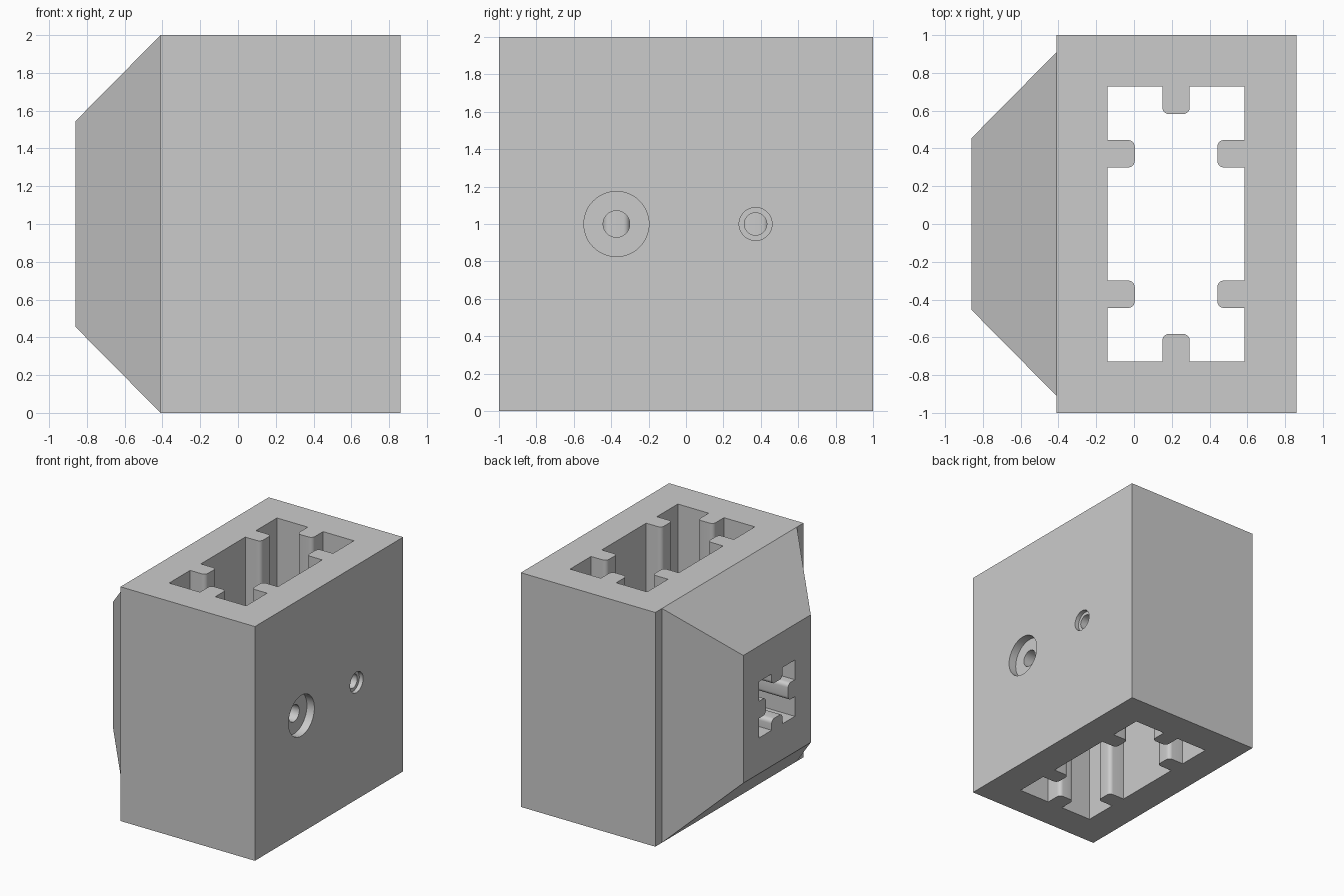
import bpy
import bmesh
import math
from mathutils import Matrix, Vector

old = bpy.data.objects.get("Cube")
if old:
    bpy.data.objects.remove(old, do_unlink=True)

HALF_X, JOIN_X, CAVITY_X = 0.86, -0.41, 0.2225
TOOTH_W, ROUND = 0.145, 0.035

grey = bpy.data.materials.new("plain grey")
grey.use_nodes = True
colour = (0.6, 0.6, 0.6, 1)
grey.diffuse_color = colour
grey.node_tree.nodes["Principled BSDF"].inputs["Base Color"].default_value = colour


def make_object(name, bm):
    bmesh.ops.recalc_face_normals(bm, faces=bm.faces)
    mesh = bpy.data.meshes.new(name)
    bm.to_mesh(mesh)
    bm.free()
    mesh.materials.append(grey)
    obj = bpy.data.objects.new(name, mesh)
    bpy.context.collection.objects.link(obj)
    return obj


def prism(outline, z0, z1):
    bm = bmesh.new()
    face = bm.faces.new([bm.verts.new((x, y, z0)) for x, y in outline])
    up = bmesh.ops.extrude_face_region(bm, geom=[face])
    verts = [v for v in up["geom"] if isinstance(v, bmesh.types.BMVert)]
    bmesh.ops.translate(bm, verts=verts, vec=(0, 0, z1 - z0))
    return bm


def toothed_outline(hx, hy, x_teeth, y_teeth, depth):
    """Rectangle with round-nosed teeth pointing inward on every side."""
    points = []
    for side in range(4):
        along, out = (hy, hx) if side % 2 == 0 else (hx, hy)
        row = [(out, -along)]
        for centre in (x_teeth if side % 2 == 0 else y_teeth):
            a, b = centre - TOOTH_W / 2, centre + TOOTH_W / 2
            tip = out - depth
            row.append((out, a))
            for i in range(7):
                t = math.pi / 2 * i / 6
                row.append((tip + ROUND - ROUND * math.sin(t), a + ROUND - ROUND * math.cos(t)))
            for i in range(7):
                t = math.pi / 2 * i / 6
                row.append((tip + ROUND - ROUND * math.cos(t), b - ROUND + ROUND * math.sin(t)))
            row.append((out, b))
        turn = Matrix.Rotation(side * math.pi / 2, 2)
        points += [turn @ Vector(p) for p in row]
    return points


def cylinder(radius, x0, x1, y):
    bm = bmesh.new()
    place = Matrix.Translation(((x0 + x1) / 2, y, 1)) @ Matrix.Rotation(math.pi / 2, 4, "Y")
    bmesh.ops.create_cone(bm, cap_ends=True, segments=48, radius1=radius,
                          radius2=radius, depth=x1 - x0, matrix=place)
    return bm


# Block with a tapered nose pulled out of its -x side
bm = prism([(HALF_X, -1), (HALF_X, 1), (JOIN_X, 1), (JOIN_X, 0.91),
            (JOIN_X, -0.91), (JOIN_X, -1)], 0, 2)
nose = next(f for f in bm.faces
            if all(abs(v.co.x - JOIN_X) < 1e-4 and abs(v.co.y) < 0.95 for v in f.verts))
tip = bmesh.ops.extrude_face_region(bm, geom=[nose])
bmesh.ops.delete(bm, geom=[nose], context="FACES_ONLY")
for v in tip["geom"]:
    if isinstance(v, bmesh.types.BMVert):
        v.co = (-HALF_X, math.copysign(0.455, v.co.y), 1 + math.copysign(0.545, v.co.z - 1))
block = make_object("socket_block", bm)

# Vertical shaft and the square tunnel through the nose
shaft = prism(toothed_outline(0.3635, 0.727, (-0.372, 0.372), (0,), 0.145), -0.1, 2.1)
bmesh.ops.translate(shaft, verts=shaft.verts, vec=(CAVITY_X, 0, 0))
tunnel = prism(toothed_outline(0.24, 0.24, (0,), (0,), 0.09), -1, -0.05)
bmesh.ops.transform(tunnel, verts=tunnel.verts,
                    matrix=Matrix.Translation((0, 0, 1)) @ Matrix.Rotation(math.pi / 2, 4, "Y"))

cutters = [make_object("shaft_cutter", shaft), make_object("tunnel_cutter", tunnel)]

# Two stepped screw holes in the +x side
for label, y, wide, narrow, depth in (("large", -0.372, 0.174, 0.071, 0.07),
                                      ("small", 0.372, 0.088, 0.06, 0.036)):
    cutters.append(make_object(label + "_recess_cutter", cylinder(wide, HALF_X - depth, 1, y)))
    cutters.append(make_object(label + "_hole_cutter", cylinder(narrow, 0.35, 0.95, y)))

bpy.ops.object.select_all(action="DESELECT")
block.select_set(True)
bpy.context.view_layer.objects.active = block
for cutter in cutters:
    cutter.hide_render = True
    cut = block.modifiers.new(cutter.name, "BOOLEAN")
    cut.operation = "DIFFERENCE"
    cut.solver = "EXACT"
    cut.object = cutter
    bpy.ops.object.modifier_apply(modifier=cut.name)
for cutter in cutters:
    bpy.data.objects.remove(cutter, do_unlink=True)
bpy.ops.object.shade_smooth_by_angle(angle=math.radians(30))
